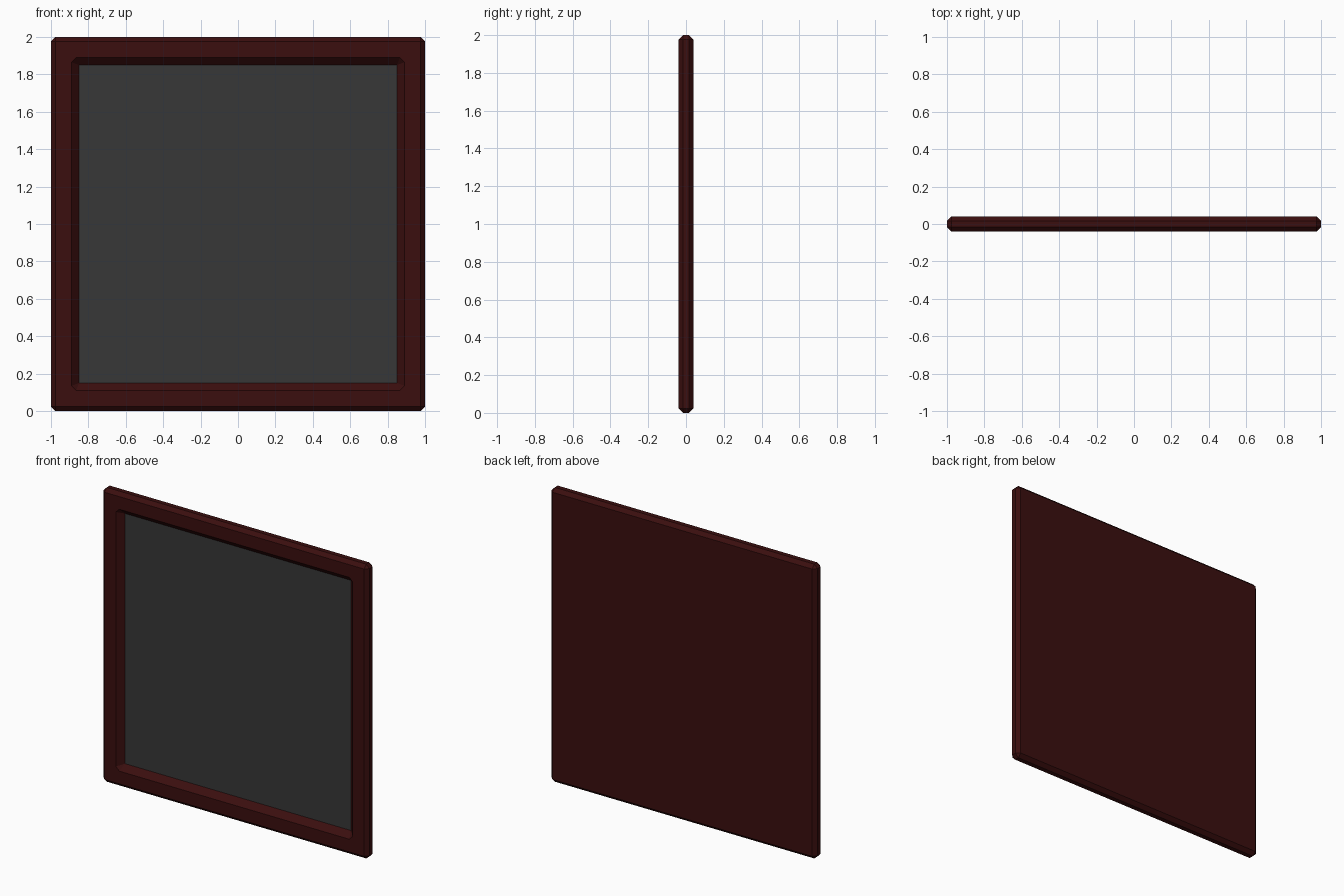
import bpy, bmesh

if "Cube" in bpy.data.objects:
    bpy.data.objects.remove(bpy.data.objects["Cube"])


def material(name, rgb):
    m = bpy.data.materials.new(name)
    m.diffuse_color = (*rgb, 1)
    m.use_nodes = True
    m.node_tree.nodes["Principled BSDF"].inputs["Base Color"].default_value = m.diffuse_color
    return m


def finish(bm, name, mat):
    mesh = bpy.data.meshes.new(name)
    bm.to_mesh(mesh)
    bm.free()
    mesh.materials.append(mat)
    ob = bpy.data.objects.new(name, mesh)
    bpy.context.collection.objects.link(ob)
    return ob


def ring(bm, half, cut, y):
    """Square loop around z = 1 with its corners cut off."""
    s = half - cut
    pts = [(half, -s), (half, s), (s, half), (-s, half),
           (-half, s), (-half, -s), (-s, -half), (s, -half)]
    return [bm.verts.new((x, y, z + 1)) for x, z in pts]


dark_red = material("dark red wood", (0.043, 0.0045, 0.0045))
slate = material("dark grey slate", (0.039, 0.039, 0.039))

B = 0.024          # outer chamfer
T = 0.04           # half thickness
FLOOR = 0.0        # depth of the panel

# Frame: lofted from the back, round the chamfered rim, into the front recess
bm = bmesh.new()
loops = [ring(bm, *p) for p in (
    (1 - B, 0, T), (1, B, T - B), (1, B, B - T), (1 - B, 0, -T),
    (0.89, 0.025, -T), (0.85, 0, FLOOR))]
for a, b in zip(loops, loops[1:]):
    for i in range(8):
        j = (i + 1) % 8
        bm.faces.new((a[i], a[j], b[j], b[i]))
bm.faces.new(loops[0])
bmesh.ops.remove_doubles(bm, verts=bm.verts[:], dist=0.0001)
bmesh.ops.dissolve_degenerate(bm, edges=bm.edges[:], dist=0.0001)
bmesh.ops.recalc_face_normals(bm, faces=bm.faces[:])
finish(bm, "frame", dark_red)

# Panel at the bottom of the recess
bm = bmesh.new()
h = 0.85
bm.faces.new([bm.verts.new((x * h, FLOOR, 1 + z * h))
              for x, z in ((-1, -1), (1, -1), (1, 1), (-1, 1))])
finish(bm, "panel", slate)
